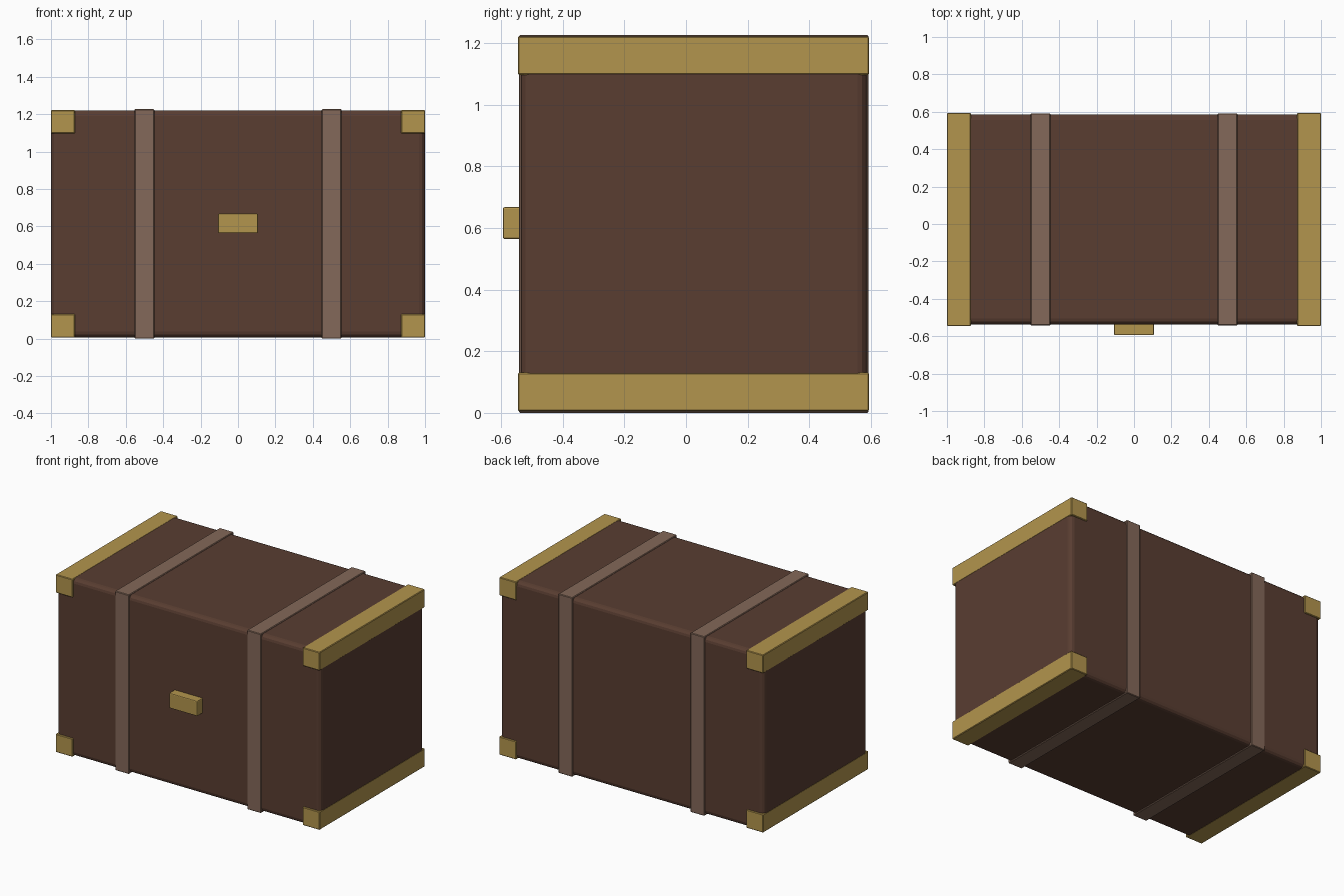
import bpy

if "Cube" in bpy.data.objects:
    bpy.data.objects.remove(bpy.data.objects["Cube"])


def material(name, rgb):
    m = bpy.data.materials.new(name)
    m.diffuse_color = (*rgb, 1.0)
    m.use_nodes = True
    m.node_tree.nodes["Principled BSDF"].inputs["Base Color"].default_value = m.diffuse_color
    return m


leather = material("dark_leather", (0.10, 0.047, 0.031))
strap_leather = material("strap_leather", (0.23, 0.14, 0.10))
brass = material("brass", (0.45, 0.30, 0.075))


def box(name, x, y, z, mat, bevel=0.0, segments=2):
    """Box from (min, max) pairs on each axis, with optional bevelled edges."""
    lo, hi = zip(x, y, z)
    bpy.ops.mesh.primitive_cube_add(size=1, location=[(a + b) / 2 for a, b in zip(lo, hi)])
    ob = bpy.context.object
    ob.name = name
    ob.scale = [b - a for a, b in zip(lo, hi)]
    bpy.ops.object.transform_apply(location=False, rotation=False, scale=True)
    ob.data.materials.append(mat)
    if bevel:
        mod = ob.modifiers.new("bevel", "BEVEL")
        mod.width = bevel
        mod.segments = segments
    return ob


# Main case with rounded edges
box("trunk_body", (-0.999, 0.999), (-0.536, 0.586), (0.007, 1.221), leather, 0.03, 3)

# Two straps wrapped around the case
for side, x in (("left", -0.5), ("right", 0.5)):
    box(side + "_strap", (x - 0.053, x + 0.053), (-0.542, 0.592), (0.0, 1.227),
        strap_leather, 0.004, 1)

# Brass edge guards running front to back along the end edges
for side, x in (("left", (-1.0, -0.872)), ("right", (0.872, 1.0))):
    for level, z in (("bottom", (0.006, 0.131)), ("top", (1.097, 1.222))):
        box(f"{level}_{side}_edge_guard", x, (-0.546, 0.594), z, brass, 0.004, 1)

# Front lock
box("lock", (-0.107, 0.107), (-0.594, -0.48), (0.564, 0.668), brass, 0.006, 2)
